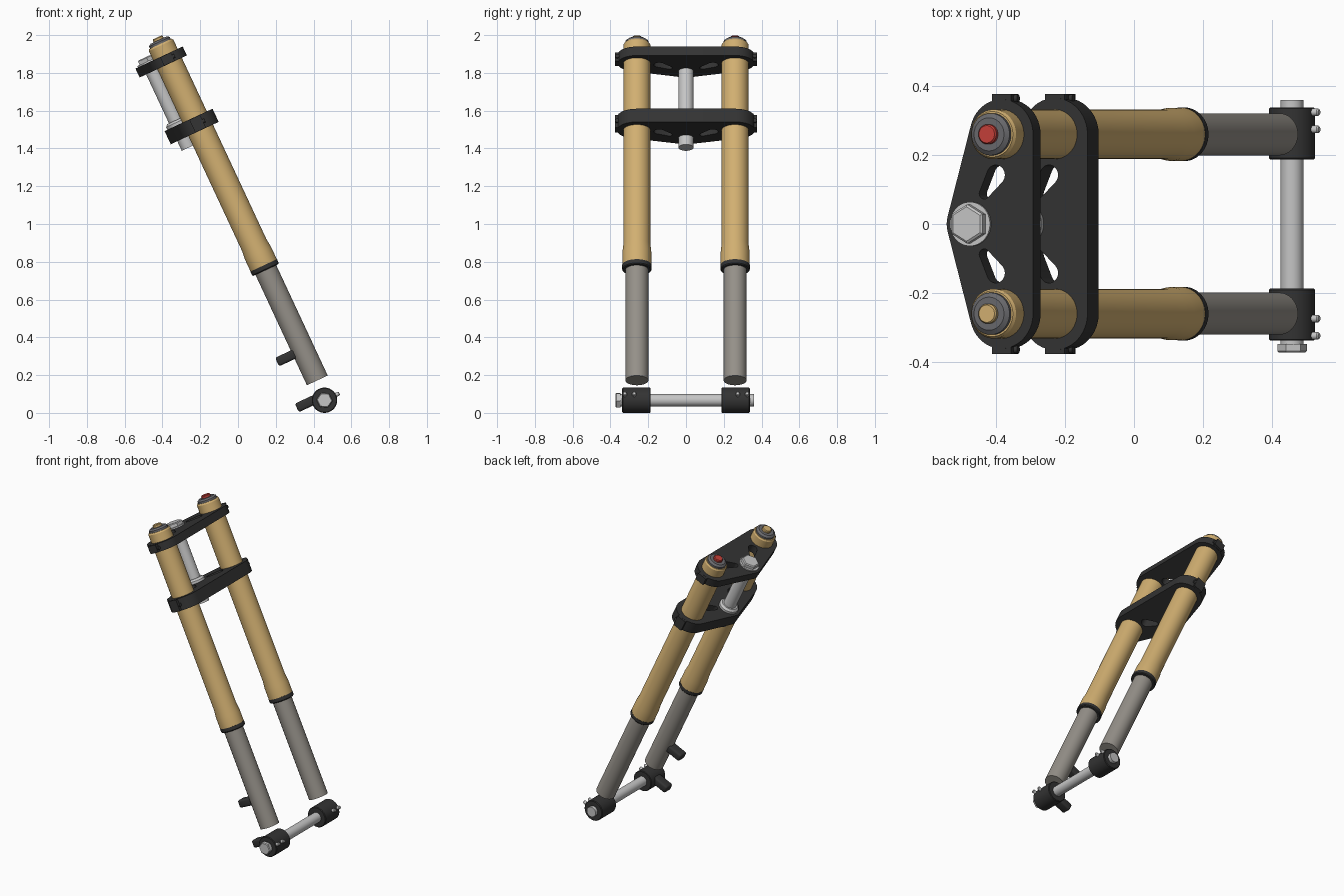
import bpy, bmesh, math
from mathutils import Matrix, Vector

if "Cube" in bpy.data.objects:
    bpy.data.objects.remove(bpy.data.objects["Cube"])

# Rake frame: local x = forward across the fork, y = sideways, z = up the legs
RAKE = Matrix.Translation((0.42, 0, 0.172)) @ Matrix.Rotation(math.radians(-25), 4, 'Y')
AXLE = Matrix.Translation((0.458, 0, 0.067)) @ Matrix.Rotation(math.radians(-25), 4, 'Y')
LEG_Y = 0.26
STEM_X = -0.097


def material(name, rgb):
    m = bpy.data.materials.new(name)
    m.diffuse_color = (*rgb, 1)
    m.use_nodes = True
    m.node_tree.nodes["Principled BSDF"].inputs["Base Color"].default_value = m.diffuse_color
    return m


GOLD = material("gold", (0.64, 0.43, 0.165))
GREY = material("warm_grey", (0.30, 0.28, 0.25))
BLACK = material("black", (0.033, 0.033, 0.033))
SILVER = material("silver", (0.56, 0.56, 0.56))
RED = material("red", (0.55, 0.05, 0.04))
CAP = material("cap_grey", (0.14, 0.14, 0.15))


def finish(name, bm, mat, matrix, cutters=()):
    bmesh.ops.recalc_face_normals(bm, faces=bm.faces)
    me = bpy.data.meshes.new(name)
    bm.to_mesh(me)
    bm.free()
    ob = bpy.data.objects.new(name, me)
    bpy.context.collection.objects.link(ob)
    ob.matrix_world = matrix
    if mat:
        me.materials.append(mat)
    bpy.context.view_layer.update()
    bpy.ops.object.select_all(action='DESELECT')
    ob.select_set(True)
    bpy.context.view_layer.objects.active = ob
    for c in cutters:
        mod = ob.modifiers.new("cut", 'BOOLEAN')
        mod.operation = 'DIFFERENCE'
        mod.solver = 'EXACT'
        mod.object = c
        bpy.ops.object.modifier_apply(modifier=mod.name)
        bpy.data.objects.remove(c)
    if mat:
        bpy.ops.object.shade_smooth_by_angle(angle=math.radians(32))
    return ob


def lathe(name, profile, mat, matrix, x=0, y=0, seg=40, axis='Z'):
    """Closed solid turned from (radius, height) pairs about a local axis."""
    bm = bmesh.new()
    rings = []
    for r, h in profile:
        ring = []
        for i in range(seg):
            a = 2 * math.pi * (i + (0.5 if seg % 4 == 0 else 0)) / seg
            ring.append(bm.verts.new((r * math.sin(a), r * math.cos(a), h)))
        rings.append(ring)
    for lo, hi in zip(rings, rings[1:]):
        for i in range(seg):
            j = (i + 1) % seg
            bm.faces.new((lo[i], lo[j], hi[j], hi[i]))
    bm.faces.new(rings[0])
    bm.faces.new(rings[-1])
    turn = {'Z': Matrix(), 'Y': Matrix.Rotation(math.radians(-90), 4, 'X'),
            'X': Matrix.Rotation(math.radians(90), 4, 'Y')}[axis]
    bmesh.ops.transform(bm, matrix=Matrix.Translation((x, y, 0)) @ turn, verts=bm.verts)
    return finish(name, bm, mat, matrix)


def hull(name, circles, z0, z1, mat, matrix, seg=48, cutters=()):
    """Plate whose outline wraps a set of (x, y, radius) circles."""
    bm = bmesh.new()
    for x, y, r in circles:
        for i in range(seg):
            a = 2 * math.pi * i / seg
            for z in (z0, z1):
                bm.verts.new((x + r * math.cos(a), y + r * math.sin(a), z))
    res = bmesh.ops.convex_hull(bm, input=bm.verts)
    inner = {g for g in res["geom_interior"] if isinstance(g, bmesh.types.BMVert)}
    bmesh.ops.delete(bm, geom=list(inner), context='VERTS')
    bmesh.ops.dissolve_limit(bm, angle_limit=0.01, verts=bm.verts, edges=bm.edges)
    return finish(name, bm, mat, matrix, cutters)


def box(name, lo, hi, mat, matrix, bevel=0.0):
    bm = bmesh.new()
    lo, hi = Vector(lo), Vector(hi)
    bmesh.ops.create_cube(bm, size=1)
    for v in bm.verts:
        v.co = (lo + hi) / 2 + Vector(a * b for a, b in zip(v.co, hi - lo))
    if bevel:
        bmesh.ops.bevel(bm, geom=bm.edges[:], offset=bevel, segments=3,
                        profile=0.5, affect='EDGES')
    return finish(name, bm, mat, matrix)


# Legs
for s, side in ((-1, "near"), (1, "far")):
    y = s * LEG_Y
    lathe(side + "_lower_tube", [(0.061, 0), (0.061, 0.70)], GREY, RAKE, y=y)
    lathe(side + "_seal_ring", [(0.074, 0.645), (0.078, 0.650), (0.078, 0.672)],
          BLACK, RAKE, y=y)
    lathe(side + "_upper_tube",
          [(0.077, 0.672), (0.077, 0.745), (0.072, 0.79), (0.072, 1.957), (0.066, 1.966)],
          GOLD, RAKE, y=y)
    lathe(side + "_top_cap", [(0.061, 1.96), (0.061, 1.978), (0.048, 1.988)],
          CAP, RAKE, y=y)
    lathe(side + "_adjuster", [(0.029, 1.985), (0.029, 1.999), (0.025, 2.004)],
          RED if s > 0 else GOLD, RAKE, y=y, seg=24)

# Clamps with teardrop slots, pinch lugs and pinch bolts
for name, z0, z1, r in (("upper_clamp", 1.851, 1.903, 0.101),
                        ("lower_clamp", 1.461, 1.538, 0.105)):
    slots = [hull("slot_cutter", [(-0.018, s * 0.142, 0.029), (-0.055, s * 0.088, 0.016)],
                  z0 - 0.1, z1 + 0.1, None, RAKE, 24) for s in (-1, 1)]
    hull(name, [(0, -LEG_Y, r), (0, LEG_Y, r), (STEM_X, 0, 0.078)],
         z0, z1, BLACK, RAKE, cutters=slots)
    for s in (-1, 1):
        ys = sorted((s * 0.33, s * 0.377))
        box(name + "_pinch_lug", (-0.031, ys[0], z0 + 0.001), (0.031, ys[1], z1 - 0.001),
            BLACK, RAKE)
        m = RAKE @ Matrix.Translation((0, 0, (z0 + z1) / 2))
        lathe(name + "_pinch_bolt", [(0.011, 0.02), (0.011, 0.042)], BLACK, m,
              y=s * 0.364, seg=16, axis='X')

# Steering stem, collar and top nut
lathe("steering_stem", [(0.040, 1.405), (0.040, 1.91)], SILVER, RAKE, x=STEM_X)
lathe("stem_collar", [(0.062, 1.536), (0.062, 1.553), (0.050, 1.565)], SILVER, RAKE, x=STEM_X)
lathe("stem_washer", [(0.064, 1.901), (0.064, 1.911)], SILVER, RAKE, x=STEM_X)
lathe("stem_nut", [(0.057, 1.911), (0.057, 1.930), (0.050, 1.935)], SILVER, RAKE,
      x=STEM_X, seg=6)

# Bracket on the near lower tube
box("tube_bracket", (-0.152, -LEG_Y - 0.033, 0.153), (-0.04, -LEG_Y + 0.033, 0.203),
    BLACK, RAKE, 0.012)

# Axle, axle nut and axle clamps
lathe("axle", [(0.033, -0.352), (0.033, 0.36)], SILVER, AXLE, axis='Y')
lathe("axle_nut", [(0.038, -0.373), (0.043, -0.368), (0.043, -0.348)], SILVER, AXLE,
      axis='Y', seg=6)
for s, side in ((-1, "near"), (1, "far")):
    y0, y1 = sorted((s * 0.187, s * 0.338))
    lathe(side + "_axle_clamp",
          [(0.063, y0), (0.067, y0 + 0.004), (0.067, y1 - 0.004), (0.063, y1)],
          BLACK, AXLE, axis='Y')
    for yb in (0.274, 0.324):
        lathe(side + "_axle_bolt", [(0.011, 0.055), (0.011, 0.083), (0.008, 0.087)],
              SILVER, AXLE, y=s * yb, seg=16, axis='X')

# Arm on the near axle clamp
box("axle_clamp_arm", (-0.15, -LEG_Y - 0.033, 0.0), (-0.03, -LEG_Y + 0.033, 0.05),
    BLACK, AXLE, 0.012)
